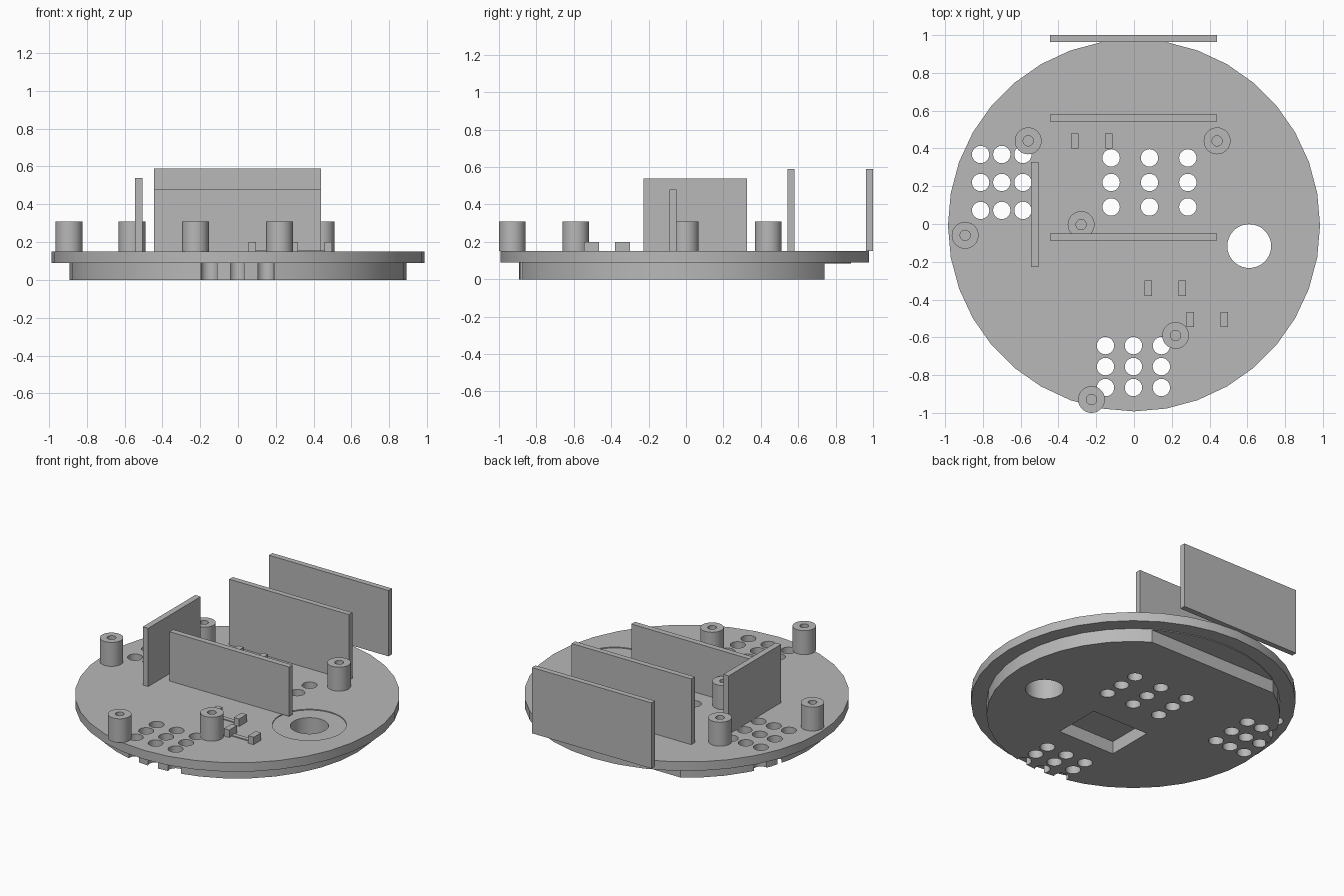
import bpy
import bmesh
from math import tau, radians
from mathutils import Matrix, Vector

if "Cube" in bpy.data.objects:
    bpy.data.objects.remove(bpy.data.objects["Cube"], do_unlink=True)

grey = bpy.data.materials.new("plain grey")
grey.use_nodes = True
COLOUR = (0.48, 0.48, 0.48, 1)
grey.diffuse_color = COLOUR
grey.node_tree.nodes["Principled BSDF"].inputs["Base Color"].default_value = COLOUR

DECK = 0.15      # top of the deck
SEAM = 0.09      # where deck and base meet
SKIN = 0.085     # roof of the recesses under the base
MID_Y = -0.007   # centre of the discs


def add_cylinder(bm, x, y, r, z0, z1, sides=32):
    bmesh.ops.create_cone(bm, cap_ends=True, segments=sides, radius1=r, radius2=r,
                          depth=z1 - z0, matrix=Matrix.Translation((x, y, (z0 + z1) / 2)))


def add_box(bm, x0, x1, y0, y1, z0, z1):
    place = Matrix.Translation(((x0 + x1) / 2, (y0 + y1) / 2, (z0 + z1) / 2))
    size = Matrix.Diagonal((x1 - x0, y1 - y0, z1 - z0, 1))
    bmesh.ops.create_cube(bm, size=1, matrix=place @ size)


def finish(name, bm, smooth=False):
    mesh = bpy.data.meshes.new(name)
    bm.to_mesh(mesh)
    bm.free()
    mesh.materials.append(grey)
    obj = bpy.data.objects.new(name, mesh)
    bpy.context.collection.objects.link(obj)
    if smooth:
        shade(obj)
    return obj


def shade(obj):
    bpy.ops.object.select_all(action='DESELECT')
    obj.select_set(True)
    bpy.context.view_layer.objects.active = obj
    bpy.ops.object.shade_smooth_by_angle(angle=radians(30))


def disc(name, r, z0, z1):
    bm = bmesh.new()
    add_cylinder(bm, 0, MID_Y, r, z0, z1, 36)
    return finish(name, bm)


def box(name, *bounds):
    bm = bmesh.new()
    add_box(bm, *bounds)
    return finish(name, bm)


def cut(obj, cutter):
    mod = obj.modifiers.new("cut", 'BOOLEAN')
    mod.operation = 'DIFFERENCE'
    mod.solver = 'EXACT'
    mod.object = cutter
    bpy.ops.object.select_all(action='DESELECT')
    bpy.context.view_layer.objects.active = obj
    obj.select_set(True)
    bpy.ops.object.modifier_apply(modifier=mod.name)


# Round deck and the smaller base under it
deck = disc("deck", 0.985, SEAM, DECK)
base = disc("base", 0.89, 0, SEAM)

# Vent holes in three square grids, and the large round port
bm = bmesh.new()
for cx, cy, dx, dy in ((0.082, 0.22, 0.203, 0.13),
                       (-0.70, 0.22, 0.112, 0.148),
                       (-0.003, -0.755, 0.148, 0.111)):
    for i in (-1, 0, 1):
        for j in (-1, 0, 1):
            add_cylinder(bm, cx + i * dx, cy + j * dy, 0.046, -0.1, 0.3, 24)
PORT = (0.61, -0.117)
add_cylinder(bm, *PORT, 0.116, -0.1, 0.3, 36)
holes = finish("hole_cutter", bm)

# Shallow ring recess around the port
bm = bmesh.new()
add_cylinder(bm, *PORT, 0.225, DECK - 0.006, 0.3, 36)
ring = finish("ring_cutter", bm)

# Flat rear step and rectangular pocket on the underside
bm = bmesh.new()
add_box(bm, -1, 1, 0.74, 1.2, -0.1, SKIN)
add_box(bm, -0.21, 0.21, -0.45, -0.13, -0.1, SKIN)
recesses = finish("recess_cutter", bm)

for target, cutter in ((deck, holes), (deck, ring), (base, holes), (base, recesses)):
    cut(target, cutter)
for cutter in (holes, ring, recesses):
    bpy.data.objects.remove(cutter, do_unlink=True)
for part in (deck, base):
    shade(part)

# Upright boards
box("rear_board", -0.445, 0.44, 0.963, 1.0, DECK, 0.59)
box("middle_board", -0.445, 0.44, 0.543, 0.58, DECK, 0.59)
box("front_board", -0.445, 0.44, -0.088, -0.05, DECK, 0.48)
box("side_board", -0.545, -0.505, -0.228, 0.327, DECK, 0.54)

# Hollow standoffs, a rectangular profile spun around each axis
for n, (x, y) in enumerate(((-0.56, 0.44), (0.44, 0.44), (-0.894, -0.06),
                            (-0.28, -0.003), (0.22, -0.59), (-0.225, -0.929))):
    bm = bmesh.new()
    profile = [bm.verts.new((x + r, y, z)) for r, z in
               ((0.027, DECK), (0.071, DECK), (0.071, 0.31), (0.027, 0.31))]
    edges = [bm.edges.new((profile[i], profile[(i + 1) % 4])) for i in range(4)]
    bmesh.ops.spin(bm, geom=profile + edges, cent=Vector((x, y, 0)), axis=(0, 0, 1),
                   angle=tau, steps=32)
    bmesh.ops.remove_doubles(bm, verts=bm.verts, dist=0.0005)
    bmesh.ops.recalc_face_normals(bm, faces=bm.faces)
    finish(f"standoff_{n + 1}", bm, smooth=True)

# Small clip blocks in pairs, joined by a thin strip
for n, (x, y) in enumerate(((-0.223, 0.44), (0.165, -0.34), (0.387, -0.505))):
    bm = bmesh.new()
    for side in (-1, 1):
        cx = x + side * 0.09
        add_box(bm, cx - 0.02, cx + 0.02, y - 0.04, y + 0.04, DECK, 0.2)
    add_box(bm, x - 0.07, x + 0.07, y - 0.015, y + 0.015, DECK, DECK + 0.006)
    finish(f"clip_pair_{n + 1}", bm)
